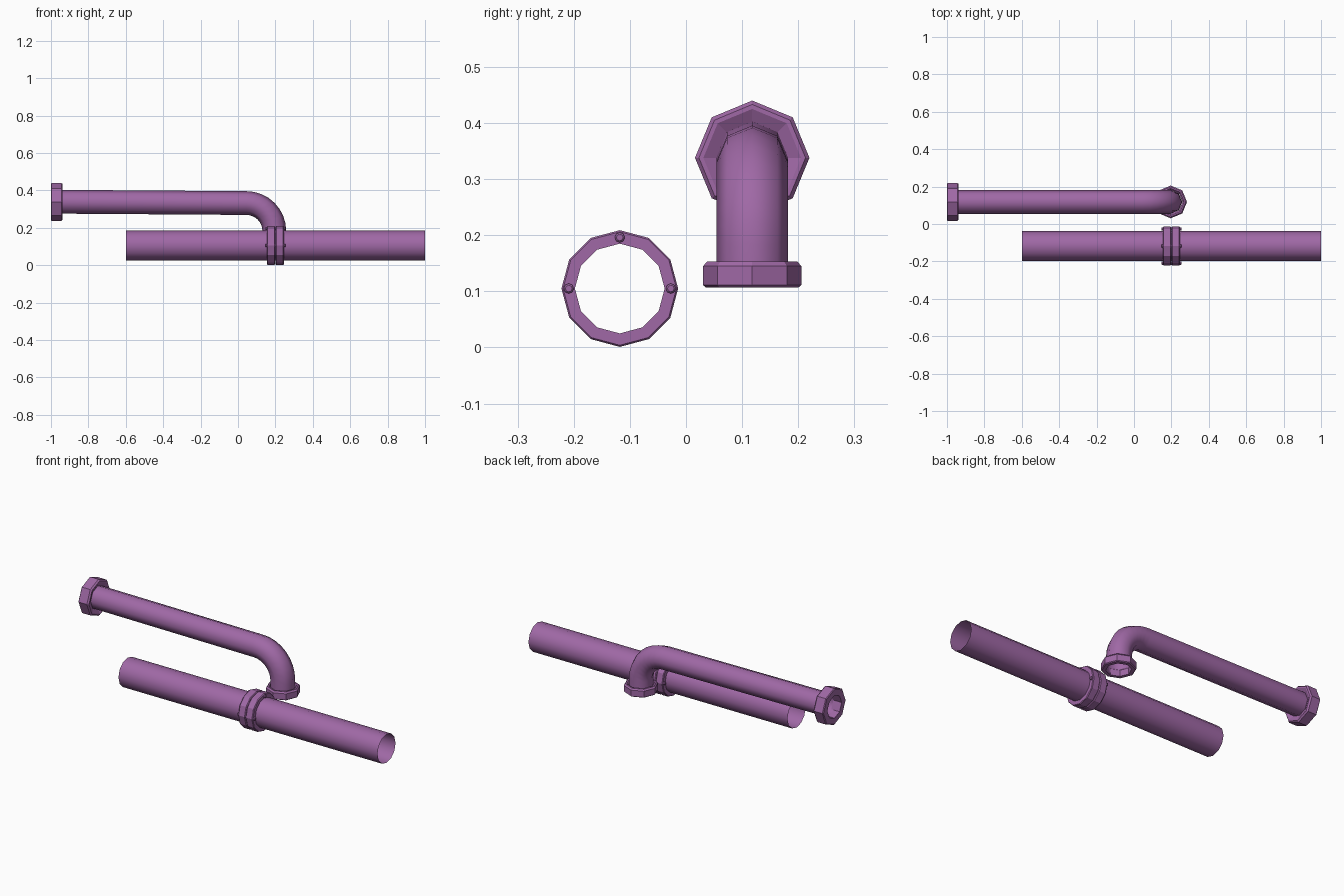
import bpy, bmesh
from math import sin, cos, pi
from mathutils import Matrix, Vector

cube = bpy.data.objects.get("Cube")
if cube:
    bpy.data.objects.remove(cube, do_unlink=True)

PURPLE = (0.35, 0.14, 0.38, 1.0)
mat = bpy.data.materials.new("purple_pipe")
mat.use_nodes = True
mat.diffuse_color = PURPLE
mat.node_tree.nodes["Principled BSDF"].inputs["Base Color"].default_value = PURPLE

X_AXIS = Matrix.Rotation(pi / 2, 4, "Y")   # turns local z to world x
Z_AXIS = Matrix.Identity(4)


def skin(name, rings, closed=False, smooth=False):
    """Bridge equal rings of points; closed joins the last ring to the first."""
    bm = bmesh.new()
    loops = [[bm.verts.new(p) for p in ring] for ring in rings]
    pairs = list(zip(loops, loops[1:]))
    if closed:
        pairs.append((loops[-1], loops[0]))
    n = len(loops[0])
    for a, b in pairs:
        for i in range(n):
            j = (i + 1) % n
            bm.faces.new((a[i], a[j], b[j], b[i]))
    if not closed and not smooth:
        bm.faces.new(loops[0])
        bm.faces.new(loops[-1])
    bmesh.ops.recalc_face_normals(bm, faces=bm.faces)
    for f in bm.faces:
        f.smooth = smooth
    mesh = bpy.data.meshes.new(name)
    bm.to_mesh(mesh)
    bm.free()
    mesh.materials.append(mat)
    obj = bpy.data.objects.new(name, mesh)
    bpy.context.collection.objects.link(obj)
    return obj


def lathe(name, profile, sides, centre, axis, **style):
    """Revolve (radius, height) points around an axis through centre."""
    place = Matrix.Translation(centre) @ axis
    angles = [2 * pi * i / sides for i in range(sides)]
    rings = [[place @ Vector((r * cos(a), r * sin(a), h)) for a in angles]
             for r, h in profile]
    return skin(name, rings, **style)


# Straight main pipe, open at both ends
MAIN_Y, MAIN_Z, JOINT_X = -0.118, 0.105, 0.2
lathe("main_pipe", [(0.08, -0.6), (0.08, 1.0)], 12,
      (0, MAIN_Y, MAIN_Z), X_AXIS, smooth=True)

# Pair of flange rings around the main pipe
for side, name in ((-1, "flange_right"), (1, "flange_left")):
    ring = [(0.08, 0.001), (0.1, 0.001), (0.104, 0.005),
            (0.104, 0.041), (0.101, 0.045), (0.08, 0.045)]
    lathe(name, [(r, side * h) for r, h in ring], 12,
          (JOINT_X, MAIN_Y, MAIN_Z), X_AXIS, closed=True)

# Bolts through the flanges: both sides and the top
bolt = [(0.006, -0.054), (0.009, -0.051), (0.009, 0.051), (0.006, 0.054)]
for i, name in enumerate(("bolt_back", "bolt_top", "bolt_front")):
    a = i * pi / 2
    lathe(name, bolt, 8, (JOINT_X, MAIN_Y + 0.091 * cos(a),
                          MAIN_Z + 0.091 * sin(a)), X_AXIS)

# Branch pipe: nearly level run, elbow, then down
BRANCH_Y, RADIUS, BEND = 0.118, 0.0635, 0.149
path = [(-0.965, 0.339, 0)]
for i in range(9):
    a = pi / 2 * i / 8
    path.append((0.045 + BEND * sin(a), 0.183 + BEND * cos(a), a))
path.append((0.194, 0.12, pi / 2))
rings = []
for x, z, a in path:
    out = Vector((sin(a), 0, cos(a)))
    centre = Vector((x, BRANCH_Y, z))
    rings.append([centre + RADIUS * (out * cos(t) + Vector((0, sin(t), 0)))
                  for t in (2 * pi * k / 8 for k in range(8))])
skin("branch_pipe", rings, smooth=True)


# Eight-sided hollow nuts, chamfered and dished on the pipe side
def nut(name, radius, depth, centre, axis):
    hole = 0.063
    lathe(name, [(hole, 0), (radius - 0.005, 0), (radius, 0.004),
                 (radius, depth - 0.008), (radius - 0.007, depth),
                 (radius - 0.015, depth), (hole, depth - 0.012)],
          8, centre, axis, closed=True)


nut("end_nut", 0.102, 0.063, (-1, BRANCH_Y, 0.338), X_AXIS)
nut("elbow_nut", 0.0875, 0.046, (0.196, BRANCH_Y, 0.107), Z_AXIS)
